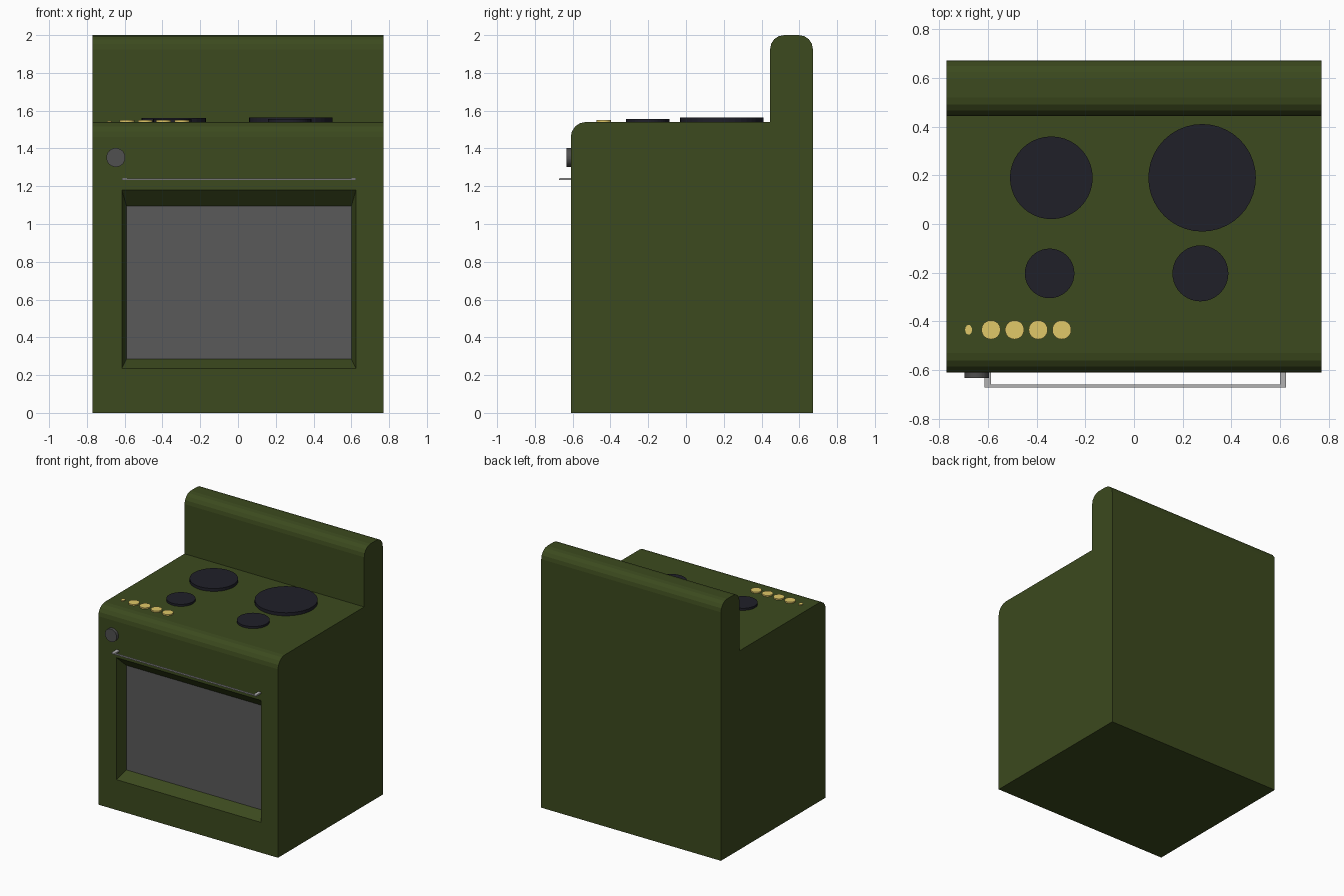
import bpy, bmesh
from math import sin, cos, pi

if "Cube" in bpy.data.objects:
    bpy.data.objects.remove(bpy.data.objects["Cube"])


def material(name, r, g, b):
    m = bpy.data.materials.new(name)
    m.diffuse_color = (r, g, b, 1)
    m.use_nodes = True
    m.node_tree.nodes["Principled BSDF"].inputs["Base Color"].default_value = m.diffuse_color
    return m


GREEN = material("green_enamel", 0.045, 0.068, 0.013)
DARK = material("burner_black", 0.014, 0.014, 0.022)
GOLD = material("gold", 0.75, 0.58, 0.14)
GLASS = material("oven_glass", 0.10, 0.10, 0.10)
KNOB = material("dark_grey", 0.08, 0.08, 0.08)
STEEL = material("steel", 0.45, 0.45, 0.45)


def finish(bm, name, mat):
    bmesh.ops.recalc_face_normals(bm, faces=bm.faces)
    me = bpy.data.meshes.new(name)
    bm.to_mesh(me)
    bm.free()
    me.materials.append(mat)
    ob = bpy.data.objects.new(name, me)
    bpy.context.collection.objects.link(ob)
    return ob


def arc(cy, cz, r, a0, a1, n=4):
    return [(cy + r * cos(a0 + (a1 - a0) * i / n), cz + r * sin(a0 + (a1 - a0) * i / n))
            for i in range(n + 1)]


def disc(name, mat, x, y, z, rx, ry, h, rot=(0, 0, 0)):
    bm = bmesh.new()
    bmesh.ops.create_cone(bm, cap_ends=True, segments=40, radius1=1, radius2=1, depth=1)
    bmesh.ops.scale(bm, vec=(rx, ry, h), verts=bm.verts)
    ob = finish(bm, name, mat)
    ob.location, ob.rotation_euler = (x, y, z), rot
    return ob


def box(bm, x0, x1, y0, y1, z0, z1):
    vs = bmesh.ops.create_cube(bm, size=1)["verts"]
    bmesh.ops.scale(bm, vec=(x1 - x0, y1 - y0, z1 - z0), verts=vs)
    bmesh.ops.translate(bm, vec=((x0 + x1) / 2, (y0 + y1) / 2, (z0 + z1) / 2), verts=vs)


# Body: side profile spanned across x, with the oven recess set into the front
W, FRONT, BACK, TOP = 0.77, -0.61, 0.672, 1.54
profile = [(FRONT, 0)]
profile += arc(FRONT + 0.08, TOP - 0.08, 0.08, pi, pi / 2)
profile += [(0.445, TOP)]
profile += arc(0.52, 1.925, 0.075, pi, pi / 2)
profile += arc(BACK - 0.075, 1.925, 0.075, pi / 2, 0)
profile += [(BACK, 0)]

bm = bmesh.new()
left = [bm.verts.new((-W, y, z)) for y, z in profile]
right = [bm.verts.new((W, y, z)) for y, z in profile]
bm.faces.new(left)
bm.faces.new(right)
n = len(profile)
for i in range(1, n):  # skip the front panel, built below
    j = (i + 1) % n
    bm.faces.new((left[i], left[j], right[j], right[i]))


def ring(x0, x1, z0, z1, y):
    return [(x0, y, z0), (x1, y, z0), (x1, y, z1), (x0, y, z1)]


mouth = ring(-0.615, 0.625, 0.235, 1.18, FRONT)
pane = ring(-0.59, 0.60, 0.285, 1.095, FRONT + 0.085)
loops = [[left[0], right[0], right[1], left[1]],
         [bm.verts.new(p) for p in mouth],
         [bm.verts.new(p) for p in pane]]
for a, b in zip(loops, loops[1:]):
    for i in range(4):
        j = (i + 1) % 4
        bm.faces.new((a[i], a[j], b[j], b[i]))
finish(bm, "stove_body", GREEN)

# Oven window at the back of the recess
bm = bmesh.new()
bm.faces.new([bm.verts.new(p) for p in pane])
bm.normal_update()
me_window = finish(bm, "oven_window", GLASS)

# Oven handle: thin bar on two brackets
bm = bmesh.new()
box(bm, -0.615, 0.625, -0.672, -0.66, 1.234, 1.242)
for x0, x1 in ((-0.615, -0.588), (0.60, 0.625)):
    box(bm, x0, x1, -0.668, FRONT, 1.232, 1.243)
finish(bm, "oven_handle", STEEL)

# Oven dial on the front
disc("oven_dial", KNOB, -0.647, -0.62, 1.352, 0.05, 0.05, 0.026, (pi / 2, 0, 0))

# Burners
for name, x, y, r, h in (("back_left", -0.34, 0.19, 0.17, 0.022),
                         ("back_right", 0.28, 0.19, 0.221, 0.024),
                         ("front_left", -0.347, -0.203, 0.102, 0.016),
                         ("front_right", 0.273, -0.203, 0.115, 0.016)):
    disc("burner_" + name, DARK, x, y, TOP + h / 2, r, r, h)

# Burner controls and indicator light
for i in range(4):
    disc("control_knob_%d" % (i + 1), GOLD, -0.588 + 0.097 * i, -0.435, TOP + 0.005, 0.039, 0.039, 0.01)
disc("indicator_light", GOLD, -0.68, -0.435, TOP + 0.003, 0.014, 0.02, 0.006)
